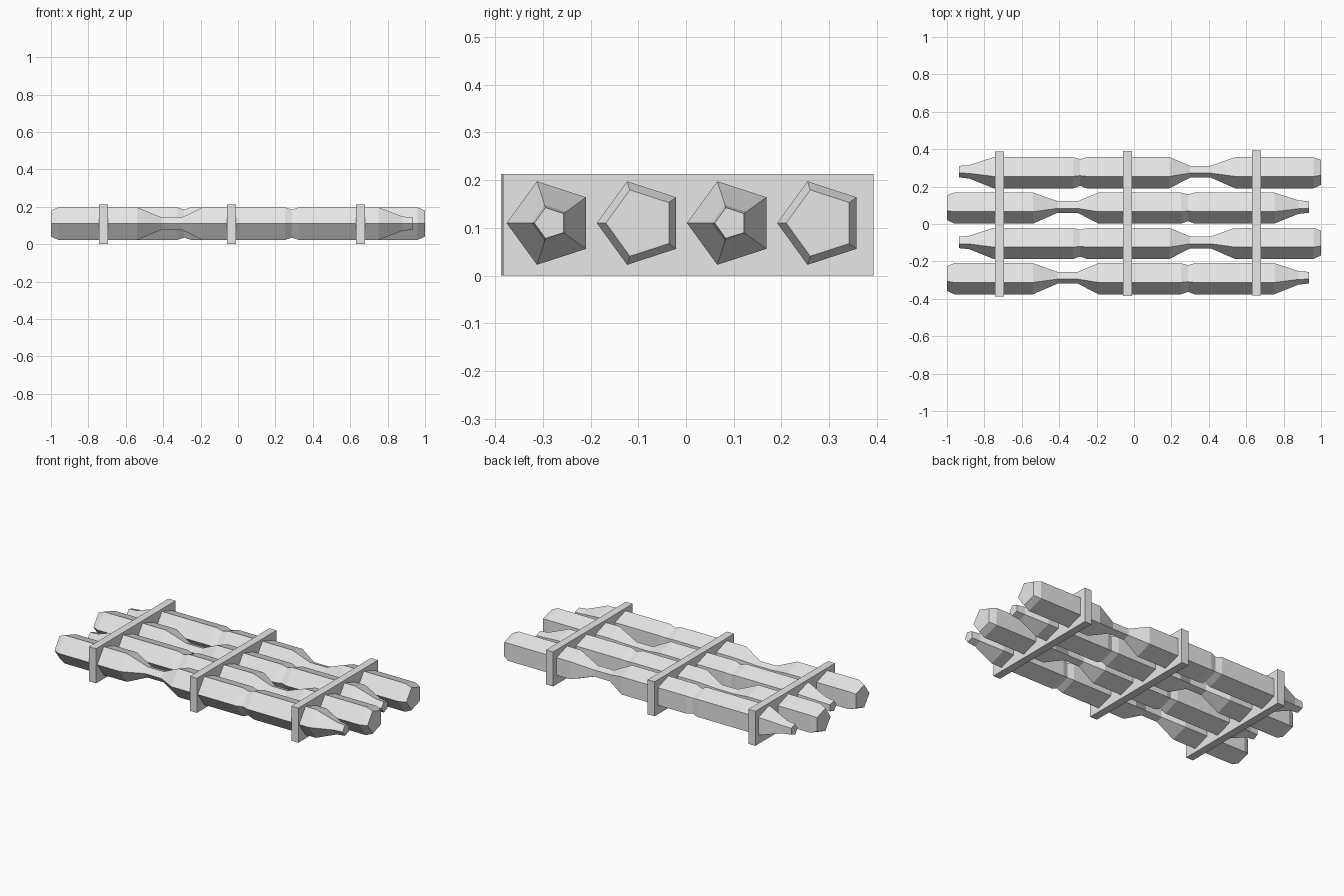
import bpy
import bmesh
import math

cube = bpy.data.objects.get("Cube")
if cube:
    bpy.data.objects.remove(cube, do_unlink=True)

grey = bpy.data.materials.new("plain grey")
grey.use_nodes = True
colour = (0.8, 0.8, 0.8, 1)
grey.diffuse_color = colour
grey.node_tree.nodes["Principled BSDF"].inputs["Base Color"].default_value = colour

MID_Z = 0.11
FULL = 0.092
NECK = 0.035

# Log outline along its length: (position, radius)
PROFILE = [(-1.0, 0.073), (-0.96, FULL), (-0.54, FULL), (-0.41, NECK),
           (-0.30, NECK), (-0.19, FULL), (0.25, FULL), (0.288, 0.079),
           (0.325, FULL), (0.75, FULL), (0.88, 0.040), (0.935, 0.034)]


def finish(bm, name):
    """Turn a bmesh into a flat-shaded grey object."""
    bmesh.ops.recalc_face_normals(bm, faces=bm.faces)
    mesh = bpy.data.meshes.new(name)
    bm.to_mesh(mesh)
    bm.free()
    mesh.materials.append(grey)
    obj = bpy.data.objects.new(name, mesh)
    bpy.context.collection.objects.link(obj)
    return obj


def log(name, y, direction):
    """Five-sided carved log with its ridge towards the front."""
    bm = bmesh.new()
    rings = []
    for x, radius in PROFILE:
        angles = [math.pi + i * math.tau / 5 for i in range(5)]
        rings.append([bm.verts.new((x * direction, y + radius * math.cos(a),
                                    MID_Z + radius * math.sin(a))) for a in angles])
    for a, b in zip(rings, rings[1:]):
        for i in range(5):
            j = (i + 1) % 5
            bm.faces.new((a[i], a[j], b[j], b[i]))
    bm.faces.new(rings[0])
    bm.faces.new(rings[-1])
    return finish(bm, name)


def crossbar(name, x, y):
    """Upright plank that the logs pass through."""
    bm = bmesh.new()
    bmesh.ops.create_cube(bm, size=1)
    bmesh.ops.scale(bm, vec=(0.048, 0.775, 0.213), verts=bm.verts)
    bmesh.ops.translate(bm, vec=(x, y, 0.1065), verts=bm.verts)
    return finish(bm, name)


# Four logs, alternating end for end
for n in range(4):
    log(f"log_{n + 1}", -0.284 + n * 0.189, 1 if n % 2 == 0 else -1)

# Three crossbars
for label, x, y in (("right", -0.72, 0.0), ("middle", -0.035, 0.003), ("left", 0.655, 0.005)):
    crossbar(f"crossbar_{label}", x, y)
